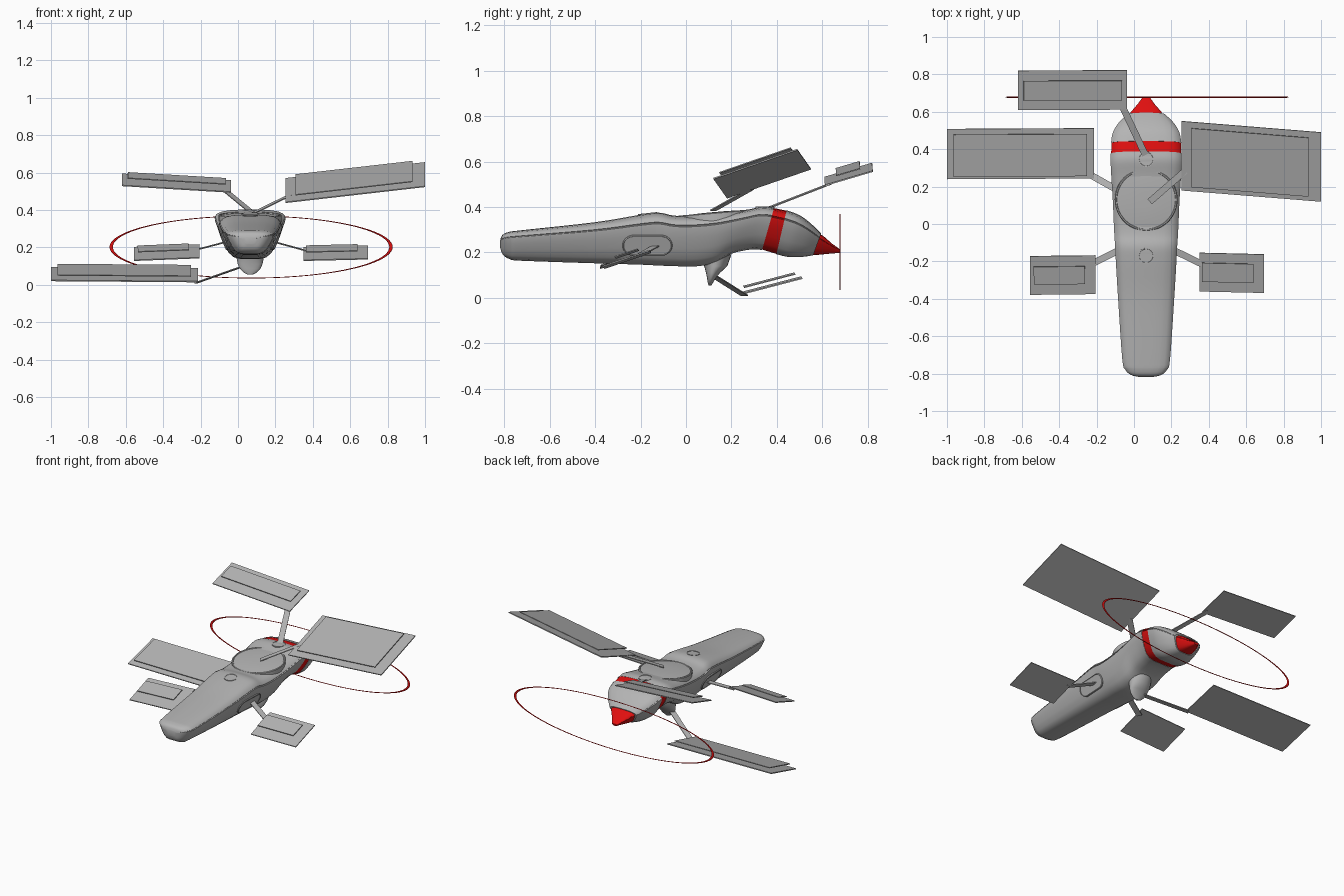
import bpy, bmesh, math
from mathutils import Vector, Matrix

if "Cube" in bpy.data.objects:
    bpy.data.objects.remove(bpy.data.objects["Cube"])

CX = 0.065  # the body sits slightly right of the centre


def material(name, rgb):
    m = bpy.data.materials.new(name)
    m.diffuse_color = (*rgb, 1)
    m.use_nodes = True
    m.node_tree.nodes["Principled BSDF"].inputs["Base Color"].default_value = m.diffuse_color
    return m


GREY = material("light grey", (0.46, 0.46, 0.46))
RED = material("red", (0.75, 0.005, 0.005))


def finish(name, bm, mat, smooth=True):
    bmesh.ops.recalc_face_normals(bm, faces=bm.faces[:])
    me = bpy.data.meshes.new(name)
    bm.to_mesh(me)
    bm.free()
    ob = bpy.data.objects.new(name, me)
    bpy.context.collection.objects.link(ob)
    me.materials.append(mat)
    if smooth:
        bpy.ops.object.select_all(action='DESELECT')
        bpy.context.view_layer.objects.active = ob
        ob.select_set(True)
        bpy.ops.object.shade_smooth_by_angle(angle=math.radians(35))
    return ob


def loft(name, rings, mat, smooth=True):
    bm = bmesh.new()
    vs = [[bm.verts.new(p) for p in r] for r in rings]
    n = len(vs[0])
    for a, b in zip(vs, vs[1:]):
        for i in range(n):
            j = (i + 1) % n
            bm.faces.new((a[i], a[j], b[j], b[i]))
    bm.faces.new(vs[0])
    bm.faces.new(vs[-1])
    return finish(name, bm, mat, smooth)


# Half cross-section: (across, up), with a notch for the seam
HALF = [(0.3, 0), (0.5, 0.04), (0.66, 0.15), (0.8, 0.35), (0.92, 0.57), (0.99, 0.74),
        (1, 0.785), (0.965, 0.795), (0.965, 0.81), (0.985, 0.82), (0.92, 0.89),
        (0.78, 0.95), (0.55, 0.985), (0.25, 1)]


def section(s, k=1.0):
    yt, zt, yb, zb, w = s
    pts = HALF + [(-u, v) for u, v in reversed(HALF)]
    out = []
    for u, v in pts:
        v = 0.5 + (v - 0.5) * k
        out.append((CX + w * u * k, yb + (yt - yb) * v, zb + (zt - zb) * v))
    return out


def smooth_stations(st, n=4):
    """Catmull-Rom subdivision along the body."""
    out = []
    for i in range(len(st) - 1):
        p = [Vector(st[min(max(i + d, 0), len(st) - 1)]) for d in (-1, 0, 1, 2)]
        for k in range(n):
            t = k / n
            out.append(0.5 * (2 * p[1] + (p[2] - p[0]) * t
                       + (2 * p[0] - 5 * p[1] + 4 * p[2] - p[3]) * t ** 2
                       + (3 * p[1] - p[0] - 3 * p[2] + p[3]) * t ** 3))
    return out + [Vector(st[-1])]


# Fuselage: tail cap, then top y/z, bottom y/z, half width
TAIL = [(-.818, .255, -.818, .22, .035), (-.808, .277, -.806, .19, .08), (-.78, .29, -.775, .17, .112)]
BODY = [(-.72, .298, -.72, .163, .128), (-.4, .333, -.4, .152, .15), (-.2, .366, -.2, .146, .162),
        (-.12, .375, -.12, .142, .166), (-.06, .363, -.06, .14, .17), (0, .36, 0, .138, .173),
        (.08, .364, .06, .14, .176), (.16, .372, .13, .155, .18), (.26, .386, .2, .194, .186),
        (.34, .402, .28, .212, .19), (.388, .396, .335, .211, .19)]
NOSE = [(.443, .385, .398, .192, .188), (.50, .364, .45, .18, .178),
        (.55, .327, .51, .18, .147), (.595, .283, .56, .187, .1)]
loft("fuselage", [section(s) for s in smooth_stations(TAIL + BODY)], GREY)
loft("neck_band", [section(s, .985) for s in (BODY[-1], NOSE[0])], RED)
loft("nose", [section(s) for s in smooth_stations(NOSE)], GREY)
loft("nose_tip", [section(s) for s in [(.59, .28, .555, .19, .09), (.605, .272, .57, .188, .083),
                                       (.645, .237, .63, .194, .045), (.68, .212, .677, .198, .018)]], RED)

# Keel pod: horizontal elliptical slices z, y range, half width
POD = [(.19, .06, .2, .076), (.14, .08, .182, .072), (.11, .088, .15, .066),
       (.085, .093, .13, .054), (.065, .096, .118, .035), (.054, .1, .112, .012)]
loft("keel_pod", [[(CX + w * math.cos(a), (y0 + y1) / 2 + (y1 - y0) / 2 * math.sin(a), z)
                   for a in (math.tau * i / 24 for i in range(24))] for z, y0, y1, w in POD], GREY)


# Round top cover and its rim
def disc(name, y, z, tilt, steps):
    m = Matrix.Translation((CX, y, z)) @ Matrix.Rotation(math.radians(tilt), 4, 'X')
    loft(name, [[m @ Vector((r * math.cos(a), r * math.sin(a), h))
                 for a in (math.tau * i / 48 for i in range(48))] for r, h in steps], GREY)


disc("top_cover", .13, .372, 5, [(.168, -.055), (.168, 0), (.164, .004), (.158, .004), (.156, 0),
                                 (.11, .004), (.05, .006), (.01, .006)])
for nm, y, z, t in (("front_cap", .347, .4, 0), ("rear_cap", -.17, .37, 6)):
    disc(nm, y, z, t, [(.042, -.02), (.042, .003), (.037, .003), (.036, .001), (.01, .001)])


# Capsule side panels
for side, nm in ((1, "right"), (-1, "left")):
    rings = []
    for k, d in ((1, -.015), (1, .006), (.92, .009), (.88, .006)):
        ring = []
        for i in range(32):
            a = math.tau * (i + .5) / 32
            y = .062 * math.copysign(1, math.cos(a)) + .048 * k * math.cos(a)
            h = .048 * k * math.sin(a)
            x = .134 + h * .37 + d * .93 + y * .05
            ring.append((CX + side * x, -.17 + y, .232 + h * .93 - d * .37))
        rings.append(ring)
    loft(nm + "_side_panel", rings, GREY)

# Thin red hoop in front of the nose
bpy.ops.mesh.primitive_torus_add(major_radius=1, minor_radius=.012, major_segments=96, minor_segments=8,
                                 location=(.07, .678, .202), rotation=(math.pi / 2, 0, 0))
hoop = bpy.context.object
hoop.name = "nose_hoop"
hoop.scale = (.748, .166, .25)
hoop.data.materials.append(RED)
bpy.ops.object.shade_smooth_by_angle()


def slab(name, quad, n, t):
    loft(name, [[p - n * t / 2 for p in quad], [p + n * t / 2 for p in quad]], GREY, False)


def strut(name, a, b, w=.036):
    a, b = Vector(a), Vector(b)
    side = (b - a).cross(Vector((0, 0, 1))).normalized()
    n = side.cross(b - a).normalized()
    s = side * w / 2
    slab(name, [a - s, a + s, b + s, b - s], n, .005)


# Panels: corner, edge u, edge v, inset range on u and v, strut start and end
PANELS = {
    "right_upper": ((.255, .18, .44), (.745, -.06, .085), (0, .37, .128), (.075, .915, .08, .93),
                    (.085, .12, .385), (.275, .285, .478)),
    "left_lower": ((-1, .24, .022), (.785, .004, -.006), (0, .268, .07), (.045, .955, .07, .91),
                   (.03, .115, .1), (-.225, .258, .01)),
    "left_upper": ((-.62, .61, .53), (.583, .002, -.035), (0, .21, .062), (.05, .95, .27, .77),
                   (.065, .36, .395), (-.065, .635, .502)),
    "left_rear": ((-.555, -.378, .13), (.35, .004, .014), (-.002, .206, .07), (.06, .84, .3, .76),
                  (-.06, -.13, .23), (-.22, -.21, .188)),
    "right_rear": ((.35, -.36, .13), (.345, -.008, .008), (0, .206, .07), (.045, .84, .29, .78),
                   (.19, -.13, .23), (.365, -.215, .182)),
}
for nm, (o, u, v, (u0, u1, v0, v1), a, b) in PANELS.items():
    o, u, v = Vector(o), Vector(u), Vector(v)
    n = u.cross(v).normalized()
    slab(nm + "_panel", [o, o + u, o + u + v, o + v], n, .006)
    c = o + n * .025
    slab(nm + "_small_plate", [c + u * s + v * t for s, t in ((u0, v0), (u1, v0), (u1, v1), (u0, v1))], n, .005)
    strut(nm + "_strut", a, b)
